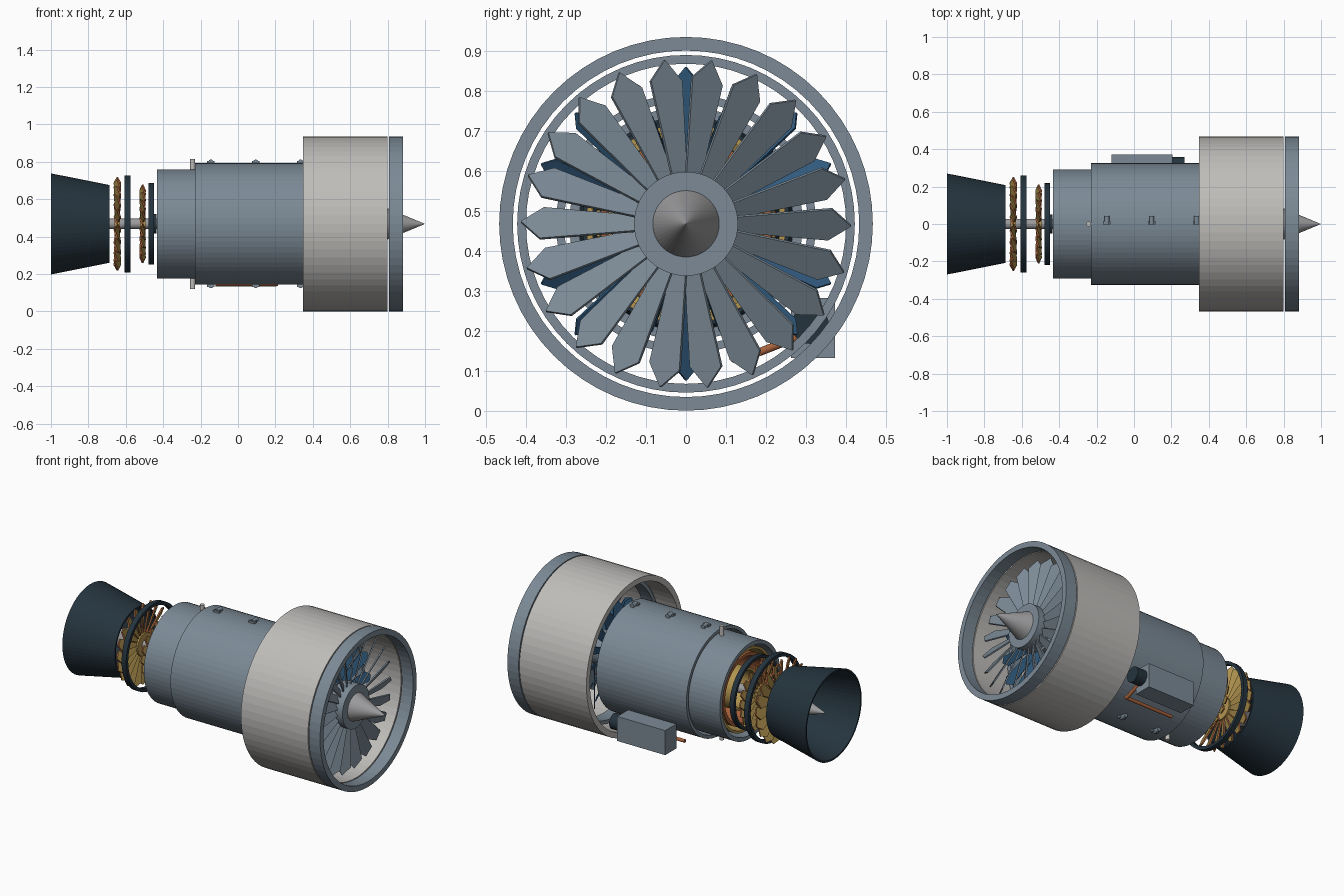
import bpy, bmesh, math
from mathutils import Matrix, Vector

if "Cube" in bpy.data.objects:
    bpy.data.objects.remove(bpy.data.objects["Cube"])

AXIS_Z = 0.468
COLOURS = {
    "steel_blue_grey": (0.20, 0.255, 0.305),
    "pale_grey": (0.52, 0.51, 0.49),
    "dark_slate": (0.018, 0.034, 0.048),
    "deep_blue": (0.03, 0.10, 0.20),
    "copper": (0.40, 0.125, 0.045),
    "gold": (0.45, 0.30, 0.08),
    "metal_grey": (0.33, 0.33, 0.34),
}
MATS = {}
for name, c in COLOURS.items():
    m = bpy.data.materials.new(name)
    m.diffuse_color = (*c, 1)
    m.use_nodes = True
    m.node_tree.nodes["Principled BSDF"].inputs["Base Color"].default_value = m.diffuse_color
    MATS[name] = m


def finish(name, bm, *mats):
    bmesh.ops.recalc_face_normals(bm, faces=bm.faces)
    me = bpy.data.meshes.new(name)
    bm.to_mesh(me)
    bm.free()
    for m in mats:
        me.materials.append(MATS[m])
    ob = bpy.data.objects.new(name, me)
    bpy.context.collection.objects.link(ob)
    return ob


def lathe(name, profile, mat, n=64):
    """Revolve a closed (x, radius) outline about the engine axis."""
    bm = bmesh.new()
    vs = [bm.verts.new((x, 0, r)) for x, r in profile]
    es = [bm.edges.new((vs[i], vs[(i + 1) % len(vs)])) for i in range(len(vs))]
    bmesh.ops.spin(bm, geom=vs + es, cent=(0, 0, 0), axis=(1, 0, 0),
                   angle=2 * math.pi, steps=n, use_merge=True)
    bmesh.ops.remove_doubles(bm, verts=bm.verts, dist=1e-5)
    bmesh.ops.translate(bm, verts=bm.verts, vec=(0, 0, AXIS_Z))
    return finish(name, bm, mat)


def tube(name, x0, x1, r0, r1, mat, n=64):
    return lathe(name, [(x0, r0), (x1, r0), (x1, r1), (x0, r1)], mat, n)


def solid(name, x0, x1, r, mat, n=48):
    return lathe(name, [(x0, 0), (x0, r), (x1, r), (x1, 0)], mat, n)


def blades(name, x, count, outline, pitch, thick, mats, phase=0.0):
    """Ring of flat blades; outline is (chord, radius) points."""
    bm = bmesh.new()
    for i in range(count):
        rot = (Matrix.Translation((x, 0, AXIS_Z))
               @ Matrix.Rotation(math.radians(phase) + 2 * math.pi * i / count, 4, 'X')
               @ Matrix.Rotation(math.radians(pitch), 4, 'Z'))
        sides = [[bm.verts.new(rot @ Vector((dx, c, r))) for c, r in outline]
                 for dx in (-thick / 2, thick / 2)]
        bm.faces.new(sides[0])
        bm.faces.new(sides[1][::-1])
        for k in range(len(outline)):
            j = (k + 1) % len(outline)
            bm.faces.new((sides[0][k], sides[0][j], sides[1][j], sides[1][k]))
    bm.normal_update()
    if len(mats) > 1:  # broad faces first colour, edges second
        for f in bm.faces:
            f.material_index = 0 if abs(f.normal.x) > 0.6 else 1
    return finish(name, bm, *mats)


def box(name, lo, hi, mat):
    bm = bmesh.new()
    lo, hi = Vector(lo), Vector(hi)
    bmesh.ops.create_cube(bm, size=1, matrix=Matrix.Translation((lo + hi) / 2)
                          @ Matrix.Diagonal((*(hi - lo), 1)))
    return finish(name, bm, mat)


def rod(name, a, b, r, mat, n=16):
    bm = bmesh.new()
    a, b = Vector(a), Vector(b)
    d = b - a
    bmesh.ops.create_cone(bm, cap_ends=True, segments=n, radius1=r, radius2=r, depth=d.length,
                          matrix=Matrix.Translation((a + b) / 2)
                          @ d.to_track_quat('Z', 'Y').to_matrix().to_4x4())
    return finish(name, bm, mat)


# Fan cowl and intake lip
tube("fan_cowl", 0.347, 0.80, 0.433, 0.467, "pale_grey")
tube("intake_lip", 0.806, 0.882, 0.433, 0.467, "steel_blue_grey")
tube("bypass_ring", 0.48, 0.56, 0.40, 0.422, "steel_blue_grey")

# Fan
lathe("spinner", [(0.80, 0), (0.80, 0.083), (1.0, 0)], "metal_grey", 48)
solid("fan_hub", 0.70, 0.798, 0.13, "steel_blue_grey")
blades("fan_blades", 0.75, 22,
       [(-0.022, 0.12), (0.022, 0.12), (0.046, 0.355), (0.004, 0.413), (-0.046, 0.365)],
       33, 0.008, ["steel_blue_grey"], phase=8)

# Compressor stages on the main shaft
solid("main_shaft", -0.72, 0.72, 0.028, "metal_grey", 24)
solid("compressor_drum", 0.0, 0.66, 0.10, "steel_blue_grey")
for i, (x, tip) in enumerate([(0.62, 0.392), (0.46, 0.31), (0.34, 0.29), (0.22, 0.27), (0.10, 0.25)]):
    blades(f"compressor_blades_{i + 1}", x, 16,
           [(-0.018, 0.09), (0.018, 0.09), (0.03, tip - 0.03), (0, tip), (-0.03, tip - 0.03)],
           -35, 0.007, ["deep_blue"])

# Core casing
tube("front_casing", -0.23, 0.38, 0.305, 0.325, "steel_blue_grey")
tube("rear_casing", -0.433, -0.20, 0.268, 0.292, "steel_blue_grey")

# Combustor
tube("combustor_outer", -0.41, -0.10, 0.235, 0.25, "gold")
tube("combustor_liner", -0.40, -0.10, 0.195, 0.215, "copper")
tube("combustor_inner", -0.40, -0.10, 0.11, 0.125, "gold")

# Turbine stages and shroud rings
solid("turbine_collar", -0.478, -0.435, 0.052, "dark_slate")
for i, (x, tip) in enumerate([(-0.51, 0.21), (-0.645, 0.25)]):
    solid(f"turbine_disc_{i + 1}", x - 0.015, x + 0.015, 0.07, "gold", 32)
    w = tip * 0.15
    blades(f"turbine_blades_{i + 1}", x, 20,
           [(-0.011, 0.06), (0.011, 0.06), (w, tip - 0.03), (0, tip), (-w, tip - 0.03)],
           25, 0.009, ["gold", "copper"])
tube("shroud_ring_1", -0.478, -0.448, 0.20, 0.218, "dark_slate")
tube("shroud_ring_2", -0.606, -0.575, 0.24, 0.26, "dark_slate")

# Exhaust
lathe("exhaust_nozzle", [(-1.0, 0.27), (-0.688, 0.208), (-0.688, 0.198), (-1.0, 0.26)], "dark_slate")
lathe("tail_cone", [(-0.69, 0), (-0.69, 0.085), (-0.95, 0)], "metal_grey", 32)

# Fittings along the top and bottom of the casing
for side, s in (("top", 1), ("bottom", -1)):
    for i, x in enumerate((-0.145, 0.095, 0.335)):
        za, zb = sorted((AXIS_Z + s * 0.318, AXIS_Z + s * 0.337))
        box(f"{side}_fitting_base_{i + 1}", (x - 0.02, -0.004, za), (x + 0.02, 0.016, zb), "steel_blue_grey")
        rod(f"{side}_fitting_plug_{i + 1}", (x, 0.0, AXIS_Z + s * 0.331),
            (x, 0.044, AXIS_Z + s * 0.331), 0.013, "steel_blue_grey")
    rod(f"{side}_fuel_injector", (-0.243, 0, AXIS_Z + s * 0.27),
        (-0.243, 0, AXIS_Z + s * 0.348), 0.013, "pale_grey")

# Accessory gearbox, generator and oil pipe
box("gearbox", (-0.12, 0.262, 0.133), (0.205, 0.372, 0.283), "steel_blue_grey")
rod("generator", (0.205, 0.31, 0.215), (0.27, 0.31, 0.215), 0.047, "dark_slate", 32)
rod("oil_pipe_branch", (0.205, 0.28, 0.185), (0.205, 0.18, 0.146), 0.010, "copper")
rod("oil_pipe_run", (0.213, 0.18, 0.146), (-0.12, 0.18, 0.146), 0.010, "copper")
